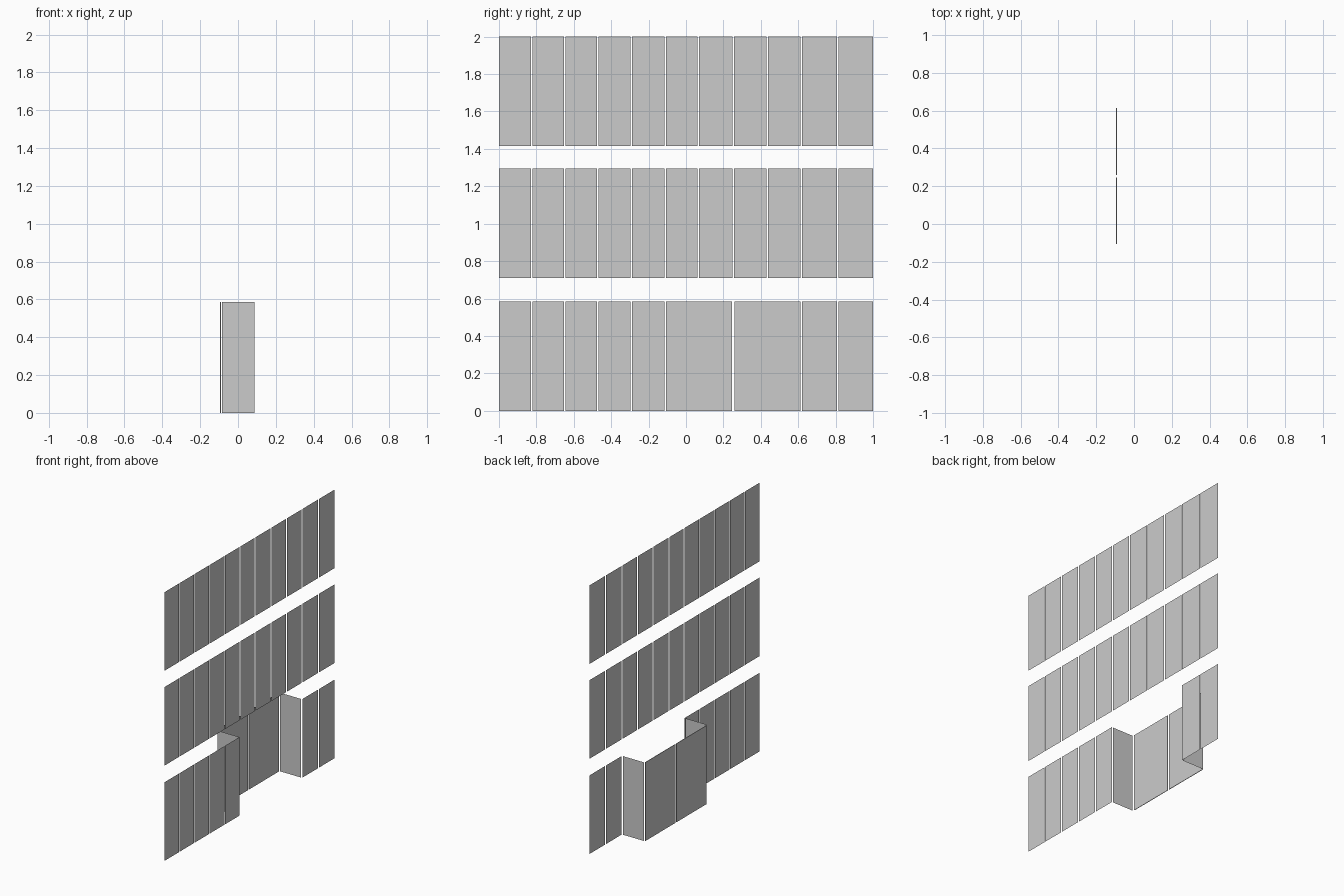
import bpy, bmesh

if "Cube" in bpy.data.objects:
    bpy.data.objects.remove(bpy.data.objects["Cube"])

FRONT_X, BACK_X = 0.095, -0.095
PANEL_H = 0.585
GAP = 0.008


def sheet(name, corners, thickness=0.0):
    """Flat rectangular panel, optionally given a slim thickness."""
    bm = bmesh.new()
    bm.faces.new([bm.verts.new(c) for c in corners])
    mesh = bpy.data.meshes.new(name)
    bm.to_mesh(mesh)
    bm.free()
    obj = bpy.data.objects.new(name, mesh)
    bpy.context.collection.objects.link(obj)
    if thickness:
        mod = obj.modifiers.new("thickness", 'SOLIDIFY')
        mod.thickness = thickness
        mod.offset = 0
    return obj


def facing_panel(name, x, y0, y1, z, thickness=0.0):
    sheet(name, [(x, y0, z), (x, y1, z), (x, y1, z + PANEL_H), (x, y0, z + PANEL_H)], thickness)


def side_panel(name, y, x0, x1):
    sheet(name, [(x0, y, 0), (x1, y, 0), (x1, y, PANEL_H), (x0, y, PANEL_H)])


# Joint centres along the facade
joints = [-1.004, -0.826, -0.649, -0.472, -0.293, -0.112,
          0.065, 0.253, 0.434, 0.617, 0.811, 1.004]

# Facade rows: the ground row skips the recessed bay
for row, z in enumerate((0.0, 0.709, 1.415)):
    for i, (a, b) in enumerate(zip(joints, joints[1:])):
        if row == 0 and 5 <= i <= 8:
            continue
        facing_panel(f"facade_panel_{row}_{i}", FRONT_X, a + GAP / 2, b - GAP / 2, z)

# Recessed bay back panels
facing_panel("recess_panel_left", BACK_X + 0.002, -0.106, 0.246, 0, 0.004)
facing_panel("recess_panel_right", BACK_X + 0.002, 0.26, 0.613, 0, 0.004)

# Recess side returns
side_panel("recess_side_left", -0.119, -0.085, 0.086)
side_panel("recess_side_right", 0.618, -0.085, 0.086)
